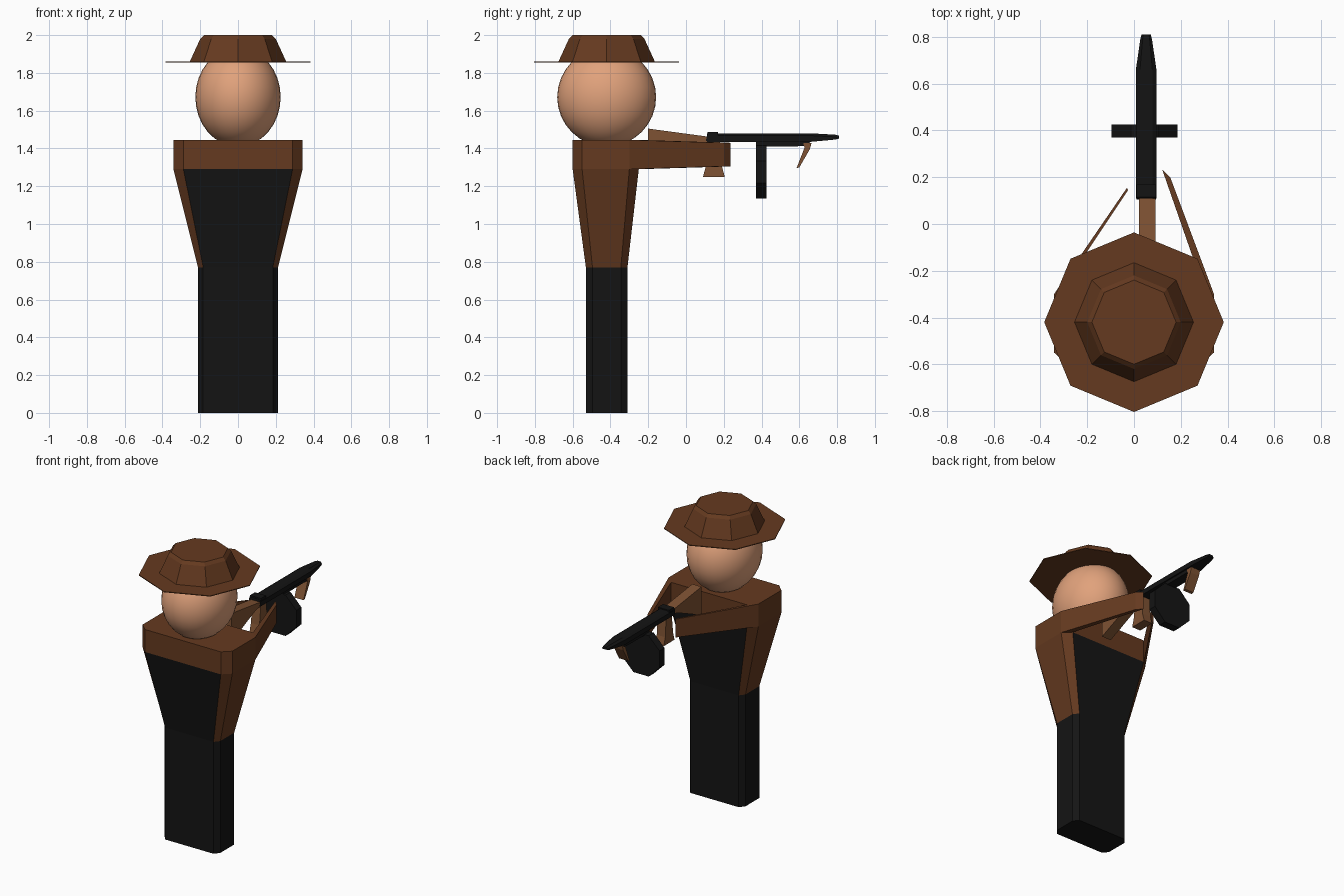
import bpy, bmesh
from math import pi, cos, sin

if "Cube" in bpy.data.objects:
    bpy.data.objects.remove(bpy.data.objects["Cube"])


def material(name, rgb):
    m = bpy.data.materials.new(name)
    m.diffuse_color = (*rgb, 1)
    m.use_nodes = True
    m.node_tree.nodes["Principled BSDF"].inputs["Base Color"].default_value = m.diffuse_color
    return m


BROWN = material("brown_cloth", (0.13, 0.042, 0.014))
BLACK = material("black", (0.007, 0.007, 0.007))
SKIN = material("skin", (0.75, 0.36, 0.2))
WOOD = material("wood", (0.21, 0.085, 0.033))


def loft(name, rings, mats, caps=(True, True)):
    """Skin a stack of equal-sized point rings."""
    bm = bmesh.new()
    vs = [[bm.verts.new(p) for p in r] for r in rings]
    n = len(rings[0])
    for a, b in zip(vs, vs[1:]):
        for i in range(n):
            j = (i + 1) % n
            bm.faces.new((a[i], a[j], b[j], b[i]))
    if caps[0]:
        bm.faces.new(vs[0][::-1])
    if caps[1]:
        bm.faces.new(vs[-1])
    bmesh.ops.recalc_face_normals(bm, faces=bm.faces[:])
    me = bpy.data.meshes.new(name)
    bm.to_mesh(me)
    bm.free()
    for m in mats:
        me.materials.append(m)
    ob = bpy.data.objects.new(name, me)
    bpy.context.collection.objects.link(ob)
    return ob


def extrude_x(name, profile, x0, x1, mat):
    """Side profile (y, z) extruded across x."""
    return loft(name, [[(x, y, z) for y, z in profile] for x in (x0, x1)], [mat])


CY = -0.42


def body_ring(hx, y0, y1, cx, cy, z):
    """Rectangle with cut corners."""
    return [(-hx + cx, y0, z), (hx - cx, y0, z), (hx, y0 + cy, z), (hx, y1 - cy, z),
            (hx - cx, y1, z), (-hx + cx, y1, z), (-hx, y1 - cy, z), (-hx, y0 + cy, z)]


# Legs and coat: black front and back panels, brown sides and shoulders
waist = body_ring(0.212, -0.53, -0.31, 0.028, 0.035, 0.77)
foot = [(x, y, 0) for x, y, z in waist]
loft("legs", [foot, waist], [BLACK])
chest = body_ring(0.342, -0.60, -0.25, 0.053, 0.05, 1.29)
shoulder = [(x, y, 1.445) for x, y, z in chest]
torso = loft("torso", [waist, chest, shoulder], [BROWN, BLACK])
for f in torso.data.polygons:
    if abs(f.normal.y) > 0.9 and f.center.z < 1.25:
        f.material_index = 1


# Tapered arms reaching to the gun
def arm(name, outer, inner, tip_out, tip_in):
    def ring(a, b, z0, z1):
        return [(*a, z0), (*b, z0), (*b, z1), (*a, z1)]
    loft(name, [ring(outer, inner, 1.29, 1.445), ring(tip_out, tip_in, 1.305, 1.43)], [BROWN])


arm("right_arm", (0.342, -0.30), (0.289, -0.25), (0.155, 0.2), (0.12, 0.235))
arm("left_arm", (-0.342, -0.30), (-0.289, -0.25), (-0.03, 0.155), (-0.025, 0.145))

# Head
bpy.ops.mesh.primitive_uv_sphere_add(segments=32, ring_count=16, radius=1, location=(0, CY, 1.672))
head = bpy.context.object
head.name = "head"
head.scale = (0.226, 0.262, 0.262)
head.data.materials.append(SKIN)
bpy.ops.object.shade_smooth()


# Hat: eight-sided brim and crown
def octagon(r, z):
    return [(r * cos(i * pi / 4), CY + r * sin(i * pi / 4), z) for i in range(8)]


loft("hat_brim", [octagon(0.384, 1.856), octagon(0.384, 1.861)], [BROWN])
loft("hat_crown", [octagon(0.255, 1.86), octagon(0.2, 1.98), octagon(0.18, 2.0)], [BROWN],
     (False, True))

# Gun stock and grips
extrude_x("gun_stock", [(-0.2, 1.505), (0.12, 1.462), (0.12, 1.435), (0.06, 1.425), (-0.2, 1.31)],
          0.022, 0.092, WOOD)
extrude_x("rear_grip", [(0.12, 1.44), (0.18, 1.44), (0.19, 1.305), (0.205, 1.25), (0.09, 1.25),
                        (0.105, 1.305)], 0.025, 0.09, WOOD)
extrude_x("front_grip", [(0.62, 1.43), (0.665, 1.43), (0.655, 1.395), (0.6, 1.3), (0.585, 1.295),
                         (0.628, 1.405)], 0.02, 0.09, WOOD)


# Gun barrel with a tapered, bevelled muzzle
def barrel_ring(y, hx, z0, z1):
    x = 0.052
    return [(x - hx, y, z0), (x + hx, y, z0), (x + hx, y, z1 - 0.012), (x + hx * 0.6, y, z1),
            (x - hx * 0.6, y, z1), (x - hx, y, z1 - 0.012)]


loft("gun_barrel", [barrel_ring(0.11, 0.044, 1.435, 1.48), barrel_ring(0.66, 0.044, 1.435, 1.48),
                    barrel_ring(0.79, 0.025, 1.447, 1.473), barrel_ring(0.81, 0.02, 1.452, 1.468)],
     [BLACK])
extrude_x("rear_sight", [(0.105, 1.44), (0.17, 1.44), (0.17, 1.487), (0.115, 1.487)],
          0.01, 0.094, BLACK)
extrude_x("barrel_guard", [(0.37, 1.41), (0.645, 1.412), (0.66, 1.44), (0.37, 1.44)],
          0.018, 0.086, BLACK)

# Drum magazine
R = 0.152
loft("drum_magazine", [[(0.045 + R * cos((i + .5) * pi / 4), y, 1.275 + R * sin((i + .5) * pi / 4))
                        for i in range(8)] for y in (0.37, 0.425)], [BLACK])
